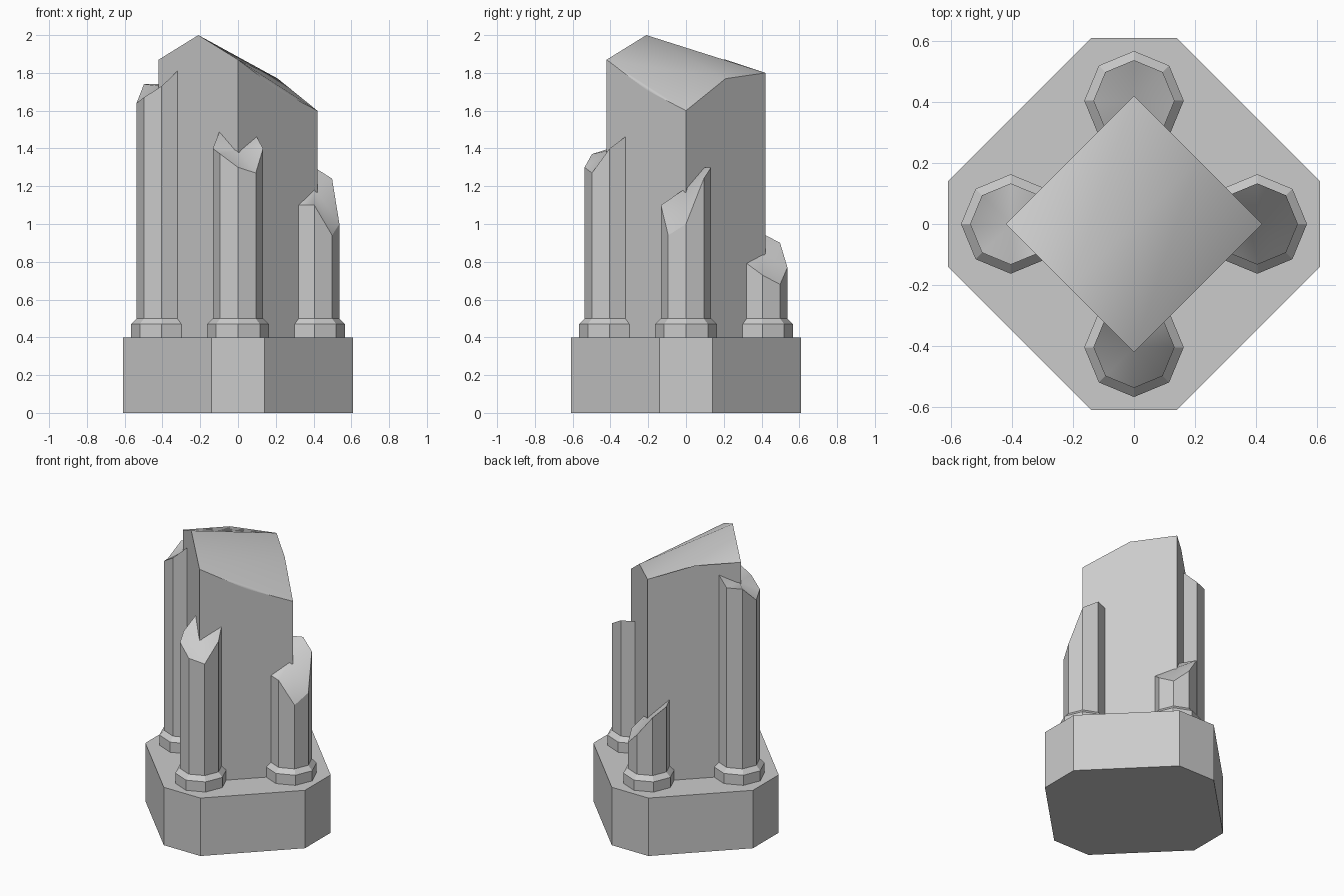
import bpy
import bmesh
from math import cos, sin, radians

cube = bpy.data.objects.get("Cube")
if cube:
    bpy.data.objects.remove(cube, do_unlink=True)

# One plain stone colour for the whole ruin
GREY = (0.6, 0.6, 0.6, 1)
stone = bpy.data.materials.new("grey_stone")
stone.use_nodes = True
stone.diffuse_color = GREY
stone.node_tree.nodes["Principled BSDF"].inputs["Base Color"].default_value = GREY

SLAB_TOP = 0.4
CORE_REACH = 0.42
COLUMN_OFFSET = 0.404
COLUMN_RADIUS = 0.133
FOOT_RADIUS = 0.163


def octagon(radius, start=0.0, centre=(0, 0)):
    """Corner points of an octagon, counter-clockwise from the start angle."""
    angles = [radians(start + 45 * k) for k in range(8)]
    return [(centre[0] + radius * cos(a), centre[1] + radius * sin(a)) for a in angles]


def ring(bm, outline, heights):
    """Place an outline at one height, or at one height per corner."""
    if not isinstance(heights, list):
        heights = [heights] * len(outline)
    return [bm.verts.new((x, y, z)) for (x, y), z in zip(outline, heights)]


def bridge(bm, lower, upper):
    """Flat walls between two matching rings."""
    count = len(lower)
    for i in range(count):
        j = (i + 1) % count
        bm.faces.new((lower[i], lower[j], upper[j], upper[i]))


def broken_cap(bm, faces):
    """Smoothly shaded fracture surface with a crisp rim."""
    caps = [bm.faces.new(f) for f in faces]
    for face in caps:
        face.smooth = True
        for edge in face.edges:
            if any(f not in caps for f in edge.link_faces):
                edge.smooth = False


def finish(bm, name):
    bmesh.ops.recalc_face_normals(bm, faces=bm.faces)
    mesh = bpy.data.meshes.new(name)
    bm.to_mesh(mesh)
    bm.free()
    mesh.materials.append(stone)
    obj = bpy.data.objects.new(name, mesh)
    bpy.context.collection.objects.link(obj)
    return obj


# Base slab: a square turned on its corner, with the corners cut off
def make_base_slab(long_side=0.61, short_side=0.14):
    a, b = long_side, short_side
    outline = [(a, -b), (a, b), (b, a), (-b, a), (-a, b), (-a, -b), (-b, -a), (b, -a)]
    bm = bmesh.new()
    bottom, top = ring(bm, outline, 0), ring(bm, outline, SLAB_TOP)
    bridge(bm, bottom, top)
    bm.faces.new(bottom[::-1])
    bm.faces.new(top)
    finish(bm, "base_slab")


# Central pillar: diamond plan with a slanted, broken top
def make_central_pillar(heights):
    r, h = CORE_REACH, CORE_REACH / 2
    outline = [(0, -r), (h, -h), (r, 0), (h, h), (0, r), (-h, h), (-r, 0), (-h, -h)]
    bm = bmesh.new()
    bottom, top = ring(bm, outline, SLAB_TOP), ring(bm, outline, heights)
    bridge(bm, bottom, top)
    bm.faces.new(bottom[::-1])
    front, front_right, right, back_right, back, back_left, left, front_left = top
    broken_cap(bm, [
        (front, front_right, right),
        (front, right, back_right),
        (front_left, front, back_right),
        (front_left, back_right, back),
        (left, front_left, back),
        (left, back, back_left),
    ])
    finish(bm, "central_pillar")


# Corner column: stepped foot, eight-sided shaft, jagged top
def make_column(name, direction, heights, middle):
    a = radians(direction)
    centre = (COLUMN_OFFSET * cos(a), COLUMN_OFFSET * sin(a))
    foot = octagon(FOOT_RADIUS, direction, centre)
    shaft = octagon(COLUMN_RADIUS, direction, centre)
    bm = bmesh.new()
    rings = [
        ring(bm, foot, SLAB_TOP),
        ring(bm, foot, SLAB_TOP + 0.07),
        ring(bm, shaft, SLAB_TOP + 0.1),
        ring(bm, shaft, heights),
    ]
    for lower, upper in zip(rings, rings[1:]):
        bridge(bm, lower, upper)
    bm.faces.new(rings[0][::-1])
    top = rings[-1]
    hub = bm.verts.new((*centre, middle))
    broken_cap(bm, [(top[i - 1], top[i], hub) for i in range(len(top))])
    finish(bm, name)


make_base_slab()
make_central_pillar([1.87, 1.71, 1.6, 1.77, 1.8, 1.87, 1.87, 2.0])

# Rim heights run counter-clockwise from the outermost corner
make_column("front_column", -90, [1.3, 1.27, 1.4, 1.47, 1.45, 1.5, 1.4, 1.37], 1.39)
make_column("left_column", 0, [1.0, 1.24, 1.3, 1.3, 1.2, 1.1, 1.1, 0.94], 1.19)
make_column("back_column", 90, [0.77, 0.9, 0.95, 0.96, 0.85, 0.8, 0.73, 0.68], 0.85)
make_column("right_column", 180, [1.64, 1.67, 1.73, 1.82, 1.78, 1.8, 1.74, 1.74], 1.73)
